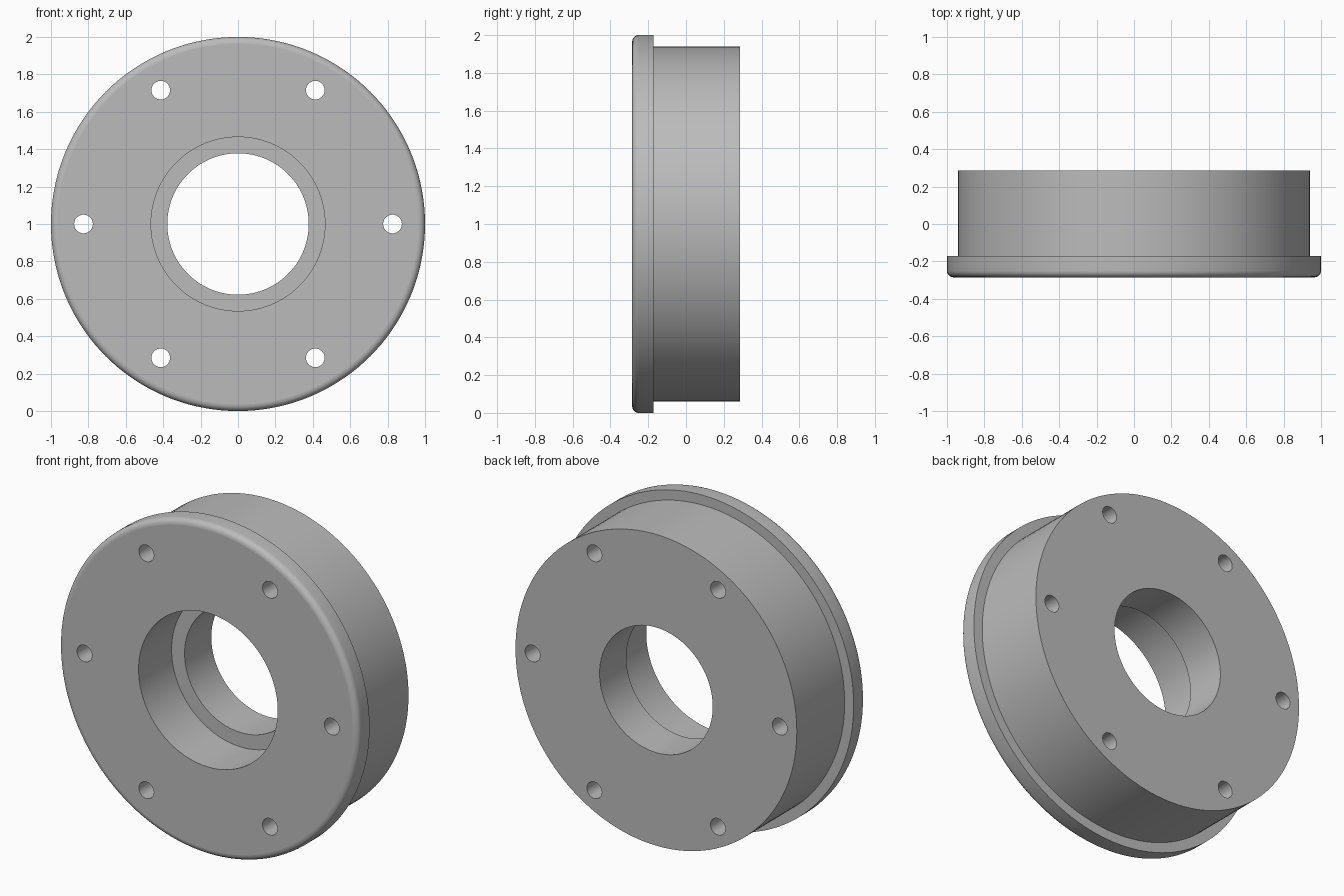
import bpy, bmesh
from math import pi, sin, cos, radians

default = bpy.data.objects.get("Cube")
if default:
    bpy.data.objects.remove(default, do_unlink=True)

SEGMENTS = 144
FRONT, BACK = -0.285, 0.285
FLANGE_BACK, STEP = -0.172, 0.03
FLANGE_R, BODY_R, SEAT_R, BORE_R = 1.0, 0.94, 0.465, 0.378
FILLET = 0.035
BOLT_CIRCLE, BOLT_R, BOLTS = 0.826, 0.05, 6

grey = bpy.data.materials.new("machined grey")
grey.use_nodes = True
colour = (0.5, 0.5, 0.5, 1)
grey.diffuse_color = colour
grey.node_tree.nodes["Principled BSDF"].inputs["Base Color"].default_value = colour


def lathe(name, profile):
    """Revolve a closed (radius, y) profile around the y axis."""
    bm = bmesh.new()
    rings = []
    for i in range(SEGMENTS):
        a = 2 * pi * i / SEGMENTS
        rings.append([bm.verts.new((r * cos(a), y, 1 + r * sin(a))) for r, y in profile])
    n = len(profile)
    for i, ring in enumerate(rings):
        after = rings[(i + 1) % SEGMENTS]
        for j in range(n):
            k = (j + 1) % n
            bm.faces.new((ring[j], ring[k], after[k], after[j]))
    bmesh.ops.recalc_face_normals(bm, faces=bm.faces)
    mesh = bpy.data.meshes.new(name)
    bm.to_mesh(mesh)
    bm.free()
    obj = bpy.data.objects.new(name, mesh)
    bpy.context.collection.objects.link(obj)
    return obj


# Flanged hub: rounded front rim, narrower body, stepped bore
fillet = [(FLANGE_R - FILLET + FILLET * sin(t), FRONT + FILLET - FILLET * cos(t))
          for t in (radians(15 * i) for i in range(7))]
profile = [(SEAT_R, FRONT)] + fillet + [
    (FLANGE_R, FLANGE_BACK), (BODY_R, FLANGE_BACK), (BODY_R, BACK),
    (BORE_R, BACK), (BORE_R, STEP), (SEAT_R, STEP)]
hub = lathe("flanged_hub", profile)
hub.data.materials.append(grey)

# Bolt hole cutters
bm = bmesh.new()
for i in range(BOLTS):
    a = 2 * pi * i / BOLTS
    made = bmesh.ops.create_cone(bm, cap_ends=True, segments=32,
                                 radius1=BOLT_R, radius2=BOLT_R, depth=1)["verts"]
    for v in made:
        x, y, z = v.co
        v.co = (x + BOLT_CIRCLE * cos(a), -z, y + 1 + BOLT_CIRCLE * sin(a))
mesh = bpy.data.meshes.new("bolt_hole_cutter")
bm.to_mesh(mesh)
bm.free()
mesh.materials.append(grey)
cutter = bpy.data.objects.new("bolt_hole_cutter", mesh)
bpy.context.collection.objects.link(cutter)
cutter.hide_render = True

cut = hub.modifiers.new("bolt_holes", "BOOLEAN")
cut.operation = "DIFFERENCE"
cut.solver = "EXACT"
cut.object = cutter

bpy.ops.object.select_all(action="DESELECT")
hub.select_set(True)
bpy.context.view_layer.objects.active = hub
bpy.ops.object.modifier_apply(modifier=cut.name)
bpy.data.objects.remove(cutter, do_unlink=True)

# Smooth walls, flat end faces
bpy.ops.object.shade_smooth_by_angle(angle=radians(30))
for face in hub.data.polygons:
    if abs(face.normal.y) > 0.999:
        face.use_smooth = False
